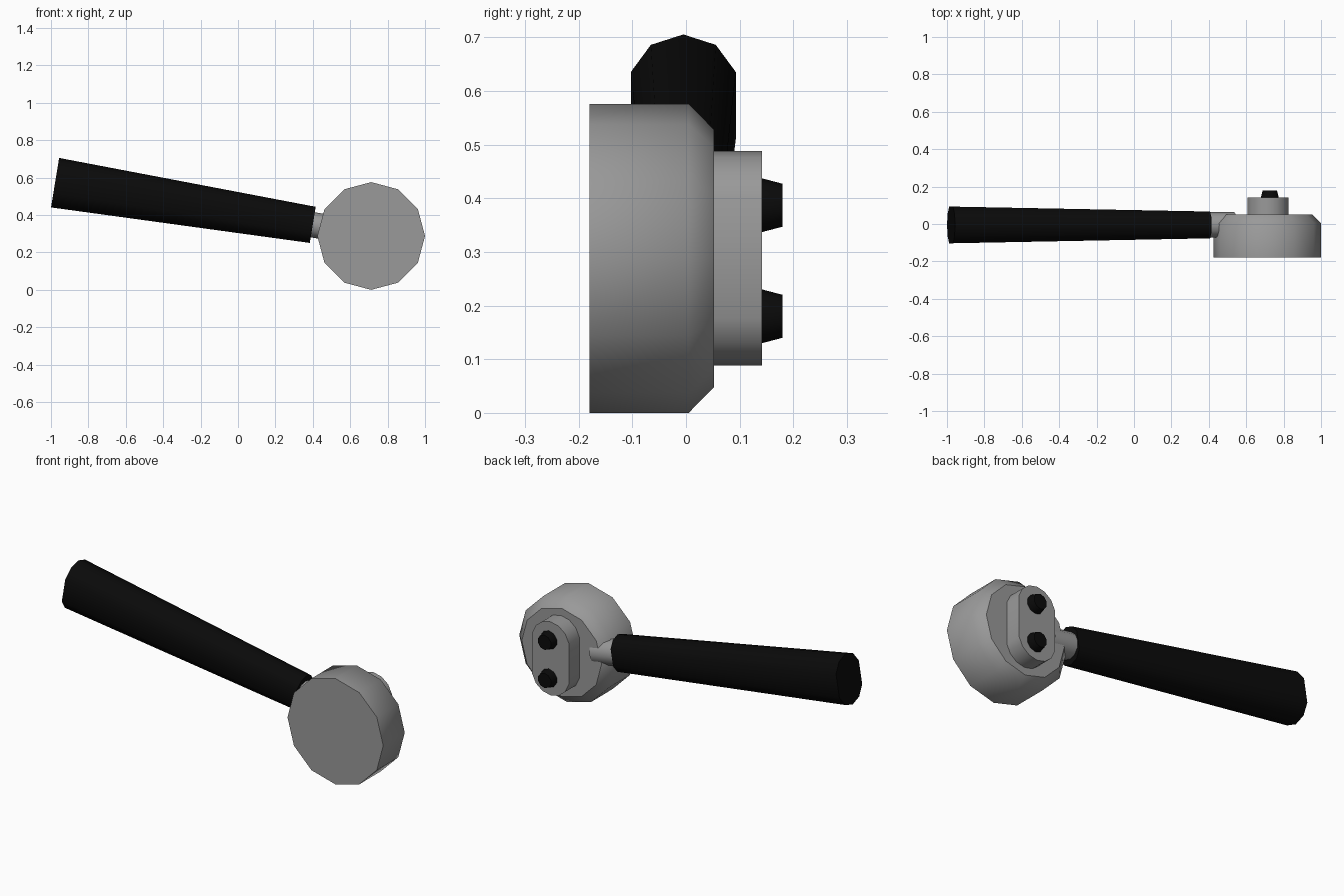
import bpy, bmesh, math
from mathutils import Vector, Matrix

if "Cube" in bpy.data.objects:
    bpy.data.objects.remove(bpy.data.objects["Cube"])


def material(name, value):
    mat = bpy.data.materials.new(name)
    mat.diffuse_color = (value, value, value, 1)
    mat.use_nodes = True
    mat.node_tree.nodes["Principled BSDF"].inputs["Base Color"].default_value = mat.diffuse_color
    return mat


black = material("black_rubber", 0.003)
grey = material("dark_grey_metal", 0.32)


def outline(sides, r, stretch=0.0, start=0.0):
    """Regular polygon, pulled apart by +-stretch along its second axis."""
    pts = []
    for i in range(sides):
        a = start + 2 * math.pi * i / sides
        v = r * math.sin(a)
        pts.append((r * math.cos(a), v + math.copysign(stretch, v)))
    return pts


def loft(name, rings, mat, matrix=None):
    """Skin a list of rings, smooth round the sides, sharp at the two caps."""
    bm = bmesh.new()
    loops = [[bm.verts.new(p) for p in ring] for ring in rings]
    n = len(loops[0])
    for a, b in zip(loops, loops[1:]):
        for i in range(n):
            j = (i + 1) % n
            bm.faces.new((a[i], a[j], b[j], b[i])).smooth = True
    for cap in (loops[0], loops[-1]):
        for e in bm.faces.new(cap).edges:
            e.smooth = False
    bmesh.ops.recalc_face_normals(bm, faces=bm.faces)
    mesh = bpy.data.meshes.new(name)
    bm.to_mesh(mesh)
    bm.free()
    obj = bpy.data.objects.new(name, mesh)
    bpy.context.collection.objects.link(obj)
    if matrix:
        obj.matrix_world = matrix
    mesh.materials.append(mat)
    return obj


def along_y(pts, y, cx, cz, s=1.0):
    return [Vector((cx + s * u, y, cz + s * v)) for u, v in pts]


def along_x(pts, x, s=1.0):
    return [Vector((x, s * u, s * v)) for u, v in pts]


# Round head with a chamfered back rim
CX, CZ = 0.712, 0.288
head = outline(12, 0.288)
loft("head", [along_y(head, -0.18, CX, CZ), along_y(head, 0.005, CX, CZ),
              along_y(head, 0.052, CX, CZ, 0.24 / 0.288)], grey)

# Raised oblong block on the back
block = outline(14, 0.113, 0.087, math.pi / 14)
loft("back_block", [along_y(block, 0.04, CX + 0.004, CZ),
                    along_y(block, 0.142, CX + 0.004, CZ)], grey)

# Two tapered pins on the block
pin = outline(10, 0.05, 0, math.pi / 10)
for label, z in (("upper", 0.387), ("lower", 0.18)):
    loft(label + "_pin", [along_y(pin, 0.135, 0.726, z), along_y(pin, 0.142, 0.726, z),
                          along_y(pin, 0.18, 0.726, z, 0.8)], black)

# Tapered handle, tilted down towards the head
tilt = Matrix.Translation((-0.978, -0.005, 0.573)) @ Matrix.Rotation(math.radians(9.3), 4, 'Y')
grip = outline(10, 0.103, 0.031, math.pi / 10)
loft("handle", [along_x(grip, 0), along_x(grip, 1.396, 0.73)], black, tilt)

# Neck joining handle and head
neck = outline(12, 0.068)
loft("neck", [along_x(neck, 1.37), along_x(neck, 1.535)], grey, tilt)
